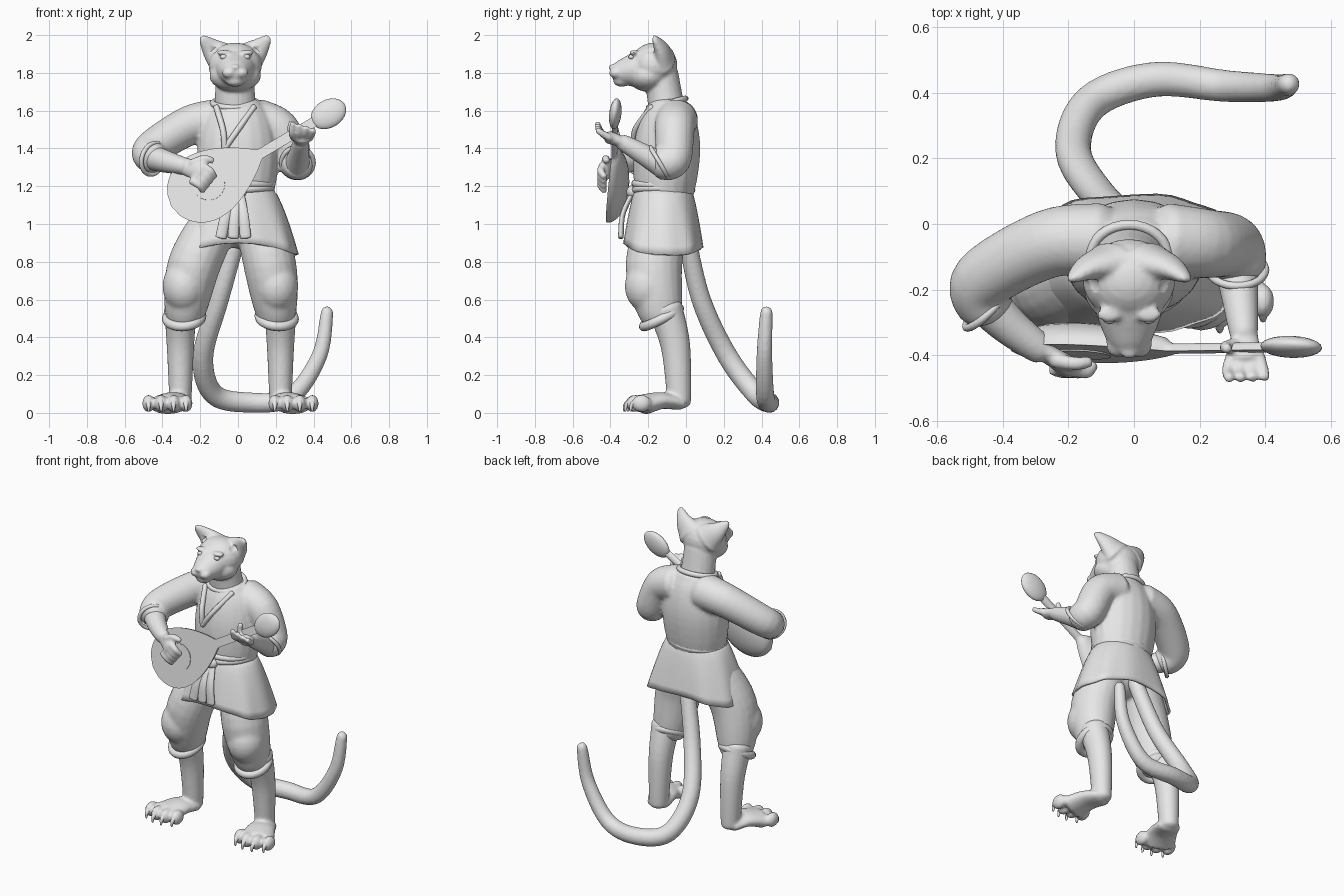
import bpy, bmesh, math
from mathutils import Vector, Matrix

if "Cube" in bpy.data.objects:
    bpy.data.objects.remove(bpy.data.objects["Cube"])

grey = bpy.data.materials.new("plain_grey")
grey.use_nodes = True
grey.diffuse_color = (.8, .8, .8, 1)
grey.node_tree.nodes["Principled BSDF"].inputs["Base Color"].default_value = grey.diffuse_color


def finish(name, bm, voxel=None):
    """Turn a bmesh into an object; a voxel size fuses its pieces into one skin."""
    bmesh.ops.recalc_face_normals(bm, faces=bm.faces)
    mesh = bpy.data.meshes.new(name)
    bm.to_mesh(mesh)
    bm.free()
    mesh.materials.append(grey)
    part = bpy.data.objects.new(name, mesh)
    bpy.context.collection.objects.link(part)
    if voxel:
        fuse = part.modifiers.new("fuse", "REMESH")
        fuse.mode, fuse.voxel_size, fuse.use_smooth_shade = "VOXEL", voxel, True
        part.modifiers.new("soften", "SMOOTH").iterations = 4
    else:
        bpy.ops.object.select_all(action="DESELECT")
        part.select_set(True)
        bpy.context.view_layer.objects.active = part
        bpy.ops.object.shade_smooth_by_angle(angle=math.radians(45))
    return part


def bridge(bm, rings, caps=True):
    count = len(rings[0])
    for low, high in zip(rings, rings[1:]):
        for i in range(count):
            j = (i + 1) % count
            bm.faces.new((low[i], low[j], high[j], high[i]))
    if caps:
        bm.faces.new(rings[0])
        bm.faces.new(rings[-1])


def smooth_path(points, steps=6):
    """Sample a curve that runs through all the points."""
    points = [Vector(p) for p in points]
    padded = [points[0], *points, points[-1]]
    path = []
    for a, b, c, d in zip(padded, padded[1:], padded[2:], padded[3:]):
        for k in range(steps):
            t = k / steps
            path.append(b + (c - a) * t / 2 + (2 * a - 5 * b + 4 * c - d) * t * t / 2
                        + (3 * b - a - 3 * c + d) * t ** 3 / 2)
    return path + [points[-1]]


def tube(bm, points, start, end, bulge=0, flat=1, sides=20):
    """Round-ended limb along a path, its radius going from start to end."""
    path = smooth_path(points)
    last = len(path) - 1
    radii = [start + (end - start) * i / last + bulge * math.sin(math.pi * i / last)
             for i in range(last + 1)]
    stations = list(zip(path, radii))
    head_way = (path[0] - path[1]).normalized()
    tail_way = (path[-1] - path[-2]).normalized()
    for angle in (math.radians(a) for a in (30, 60, 80)):
        reach, shrink = math.sin(angle) * min(flat, 1) / 2, math.cos(angle)
        stations.insert(0, (path[0] + head_way * start * reach, start * shrink))
        stations.append((path[-1] + tail_way * end * reach, end * shrink))
    side, rings = None, []
    for i, (centre, radius) in enumerate(stations):
        ahead = stations[min(i + 1, len(stations) - 1)][0]
        way = (ahead - stations[max(i - 1, 0)][0]).normalized()
        if side is None:
            up = Vector((0, 0, 1)) if abs(way.y) > .8 else Vector((0, 1, 0))
            side = up.cross(way)
        side = (side - way * side.dot(way)).normalized()
        across = way.cross(side) * flat
        rings.append([bm.verts.new(centre + radius * (side * math.cos(a) + across * math.sin(a)))
                      for a in (math.tau * k / sides for k in range(sides))])
    bridge(bm, rings)


def ball(bm, centre, size, frame=Matrix()):
    bmesh.ops.create_uvsphere(bm, u_segments=24, v_segments=12, radius=1,
                              matrix=frame @ Matrix.Translation(centre) @ Matrix.Diagonal((*size, 1)))


def hoop(bm, centre, wide, deep, thick, axis):
    """Closed ring around an axis, for cuffs, collar and belt."""
    turn = Vector((0, 0, 1)).rotation_difference(Vector(axis))
    rings = []
    for a in (math.tau * k / 32 for k in range(32)):
        out = Vector((math.cos(a), math.sin(a), 0))
        spot = Vector((wide * out.x, deep * out.y, 0))
        rings.append([bm.verts.new(Vector(centre) + turn @ (
            spot + thick * (out * math.cos(b) + Vector((0, 0, math.sin(b))))))
            for b in (math.tau * k / 10 for k in range(10))])
    bridge(bm, rings + rings[:1], caps=False)


# head: skull, jaw, muzzle, neck, nose, chin, cheeks, brows and ears
middle = -.015
bm = bmesh.new()
ball(bm, (middle, -.17, 1.84), (.142, .125, .12))
ball(bm, (middle, -.2, 1.785), (.137, .11, .085))
tube(bm, [(middle, -.2, 1.83), (middle, -.3, 1.81), (middle, -.37, 1.8)], .125, .058, flat=.9)
tube(bm, [(0, -.08, 1.5), (middle, -.11, 1.66), (middle, -.13, 1.8)], .115, .1, flat=.88)
ball(bm, (middle, -.395, 1.83), (.025, .015, .015))
ball(bm, (middle, -.34, 1.755), (.05, .045, .028))
for s in (-1, 1):
    ball(bm, (middle + s * .032, -.37, 1.8), (.038, .037, .03))
    ball(bm, (middle + s * .06, -.275, 1.907), (.04, .025, .014))
    tube(bm, [(middle + s * .06, -.12, 1.87), (middle + s * .125, -.135, 1.93),
              (middle + s * .178, -.17, 1.988)], .1, .016, flat=.65)
head = finish("head", bm, voxel=.009)

# hollows of the ears
bm = bmesh.new()
for s in (-1, 1):
    tube(bm, [(middle + s * .115, -.2, 1.925), (middle + s * .16, -.2, 1.975)], .038, .016)
cutter = finish("ear_cutter", bm)
cutter.hide_render = True
cutter.hide_set(True)
hollow = head.modifiers.new("ear_hollow", "BOOLEAN")
hollow.operation, hollow.object = "DIFFERENCE", cutter

bm = bmesh.new()
for s in (-1, 1):
    ball(bm, (middle + s * .06, -.288, 1.884), (.02, .016, .014))
finish("eyes", bm)

# tunic body with both sleeves, and the hems of the sleeves at the elbows
right_cuff, left_cuff = Vector((-.45, -.255, 1.345)), Vector((.315, -.14, 1.325))
bm = bmesh.new()
tube(bm, [(0, -.12, 1.1), (0, -.1, 1.4), (0, -.09, 1.62)], .17, .14, bulge=.06, flat=.82)
tube(bm, [(-.1, -.05, 1.55), (-.26, -.06, 1.52), (-.46, -.17, 1.395), right_cuff], .115, .085)
tube(bm, [(.1, -.05, 1.55), (.22, -.06, 1.5), (.3, -.07, 1.34), left_cuff], .115, .087)
finish("tunic", bm, voxel=.012)
bm = bmesh.new()
hoop(bm, right_cuff, .085, .085, .012, (1, -1, -.3))
hoop(bm, left_cuff, .085, .095, .012, (0, -1, -.6))
finish("sleeve_cuffs", bm)

# collar with crossed lapels
bm = bmesh.new()
hoop(bm, (middle, -.1, 1.64), .118, .1, .016, (0, -.25, 1))
for s in (-1, 1):
    tube(bm, [(middle + s * .1, -.18, 1.62), (-.04 + s * .04, -.268, 1.5), (-.07, -.275, 1.4)],
         .016, .016, sides=10)
finish("collar", bm)

# double belt
bm = bmesh.new()
for z, tilt in ((1.215, .05), (1.18, -.06)):
    hoop(bm, (0, -.12, z), .175, .15, .02, (tilt, 0, 1))
finish("belt", bm)

# flared boxy skirt of the tunic, with a lower hem at the sides
bm = bmesh.new()
rings = []
for t in (k / 8 for k in range(9)):
    flare, ring = t ** .65, []
    boxy = 1 - .25 * t
    for a in (math.tau * i / 48 for i in range(48)):
        x = math.copysign(abs(math.sin(a)) ** boxy, math.sin(a))
        y = -math.copysign(abs(math.cos(a)) ** boxy, math.cos(a))
        fold = 1 + .02 * t * math.sin(9 * a)
        ring.append(bm.verts.new((x * (.17 + .145 * flare) * fold,
                                  -.12 + y * (.14 + .07 * flare) * fold,
                                  1.2 - t * (.3 + .06 * x * x + .02 * max(y, 0)))))
    rings.append(ring)
bridge(bm, rings, caps=False)
finish("tunic_skirt", bm).modifiers.new("cloth", "SOLIDIFY").thickness = .015

# knotted sash with three hanging ends
bm = bmesh.new()
ball(bm, (0, -.285, 1.17), (.045, .03, .035))
for x in (-.09, -.025, .04):
    tube(bm, [(x / 5, -.285, 1.16), (x * .7, -.335, 1.05), (x, -.345, .93)], .025, .03, flat=.5)
finish("sash_ends", bm)

# trousers, trouser cuffs, shins and clawed feet; the right leg stands wider
trousers, cuffs, legs, claws = (bmesh.new() for _ in range(4))
ball(trousers, (0, -.11, 1.02), (.2, .15, .15))
for s, wider in ((1, 0), (-1, .08)):
    knee, ankle = s * (.205 + wider), s * (.225 + wider)
    tube(trousers, [(s * .1, -.11, 1.05), (s * (.17 + wider * .8), -.17, .78), (knee, -.13, .5)],
         .11, .098, bulge=.035, flat=1.08)
    ball(trousers, (knee, -.2, .67), (.115, .125, .14))
    hoop(cuffs, (knee, -.13, .505), .092, .105, .026, (s * .1, -.5, 1))
    tube(legs, [(ankle, -.11, .55), (ankle, -.055, .35), (ankle, -.035, .05)], .088, .057, flat=1.08)
    tube(legs, [(ankle, -.03, .05), (ankle + s * .035, -.13, .065), (ankle + s * .07, -.22, .045)],
         .07, .11, flat=.5)
    for toe in range(4):
        x = ankle + s * (.066 * toe - .03)
        y = -.27 + .012 * (toe - 1.3) ** 2
        ball(legs, (x, y, .05), (.034, .052, .046))
        tube(claws, [(x, y - .03, .06), (x, y - .052, .04), (x, y - .058, .01)], .018, .005, sides=8)
finish("trousers", trousers, voxel=.012)
finish("trouser_cuffs", cuffs)
finish("legs_and_feet", legs, voxel=.01)
finish("claws", claws)

# right forearm and strumming hand, fingers curling down over the strings
bm = bmesh.new()
tube(bm, [(-.48, -.21, 1.36), (-.38, -.31, 1.33), (-.28, -.385, 1.305)], .074, .045)
tube(bm, [(-.28, -.385, 1.305), (-.19, -.44, 1.275)], .045, .057, flat=.6)
for k in range(4):
    tip = Vector((-.125 - .02 * k, -.43, 1.25 - .025 * k))
    tube(bm, [tip + Vector((-.06, -.01, .055)), tip + Vector((-.02, -.022, .03)), tip], .022, .017)
tube(bm, [(-.24, -.415, 1.32), (-.18, -.425, 1.345), (-.135, -.42, 1.335)], .025, .017)
finish("right_arm", bm, voxel=.008)

# left forearm and fretting hand, fingers curling up past the neck
bm = bmesh.new()
tube(bm, [(.31, -.1, 1.3), (.32, -.2, 1.355), (.335, -.34, 1.435)], .076, .042)
tube(bm, [(.335, -.34, 1.435), (.342, -.41, 1.46)], .042, .05, flat=.7)
for k in range(4):
    x = .285 + .036 * k
    tube(bm, [(.3 + .026 * k, -.4, 1.455), (x, -.445, 1.48), (x + .005, -.47, 1.535 - .012 * k)], .021, .015)
tube(bm, [(.31, -.37, 1.46), (.28, -.375, 1.5), (.285, -.38, 1.54)], .024, .015)
finish("left_arm", bm, voxel=.008)

# lute: flat front, rounded back, straight neck and paddle head
place = Matrix.Translation((-.18, -.395, 1.195))
for degrees, axis in ((-4, "Z"), (-8, "X"), (-31, "Y")):
    place = place @ Matrix.Rotation(math.radians(degrees), 4, axis)
bm = bmesh.new()
rings = []
for t in (k / 40 for k in range(51)):
    teardrop = max(math.sin(math.pi * min(t, 1) ** .68), 0) ** .75
    half = max(.185 * teardrop, .027 if t > .5 else .005)
    along = -.2 + .56 * t if t <= 1 else .36 + 1.4 * (t - 1)
    rings.append([bm.verts.new(place @ Vector((along, min(half, .03 + half / 3) * math.sin(a),
                                               half * math.cos(a))))
                  for a in (math.pi * k / 14 for k in range(15))])
bridge(bm, rings)
ball(bm, (.765, .012, 0), (.1, .032, .075), place)
finish("lute", bm)
bm = bmesh.new()
bmesh.ops.create_cone(bm, cap_ends=True, segments=32, radius1=.085, radius2=.085, depth=.009,
                      matrix=place @ Matrix.Translation((.03, 0, 0)) @ Matrix.Rotation(math.pi / 2, 4, "X"))
finish("sound_hole_plate", bm)

# tail sweeping down behind and curling up to the left, with a round tip
bm = bmesh.new()
tube(bm, [(0, 0, .95), (-.1, .08, .6), (-.185, .22, .3), (-.13, .37, .1), (.06, .44, .055),
          (.28, .42, .085), (.43, .415, .3), (.47, .425, .52)], .048, .034, bulge=.014)
ball(bm, (.471, .426, .525), (.034, .034, .04))
finish("tail", bm, voxel=.01)
